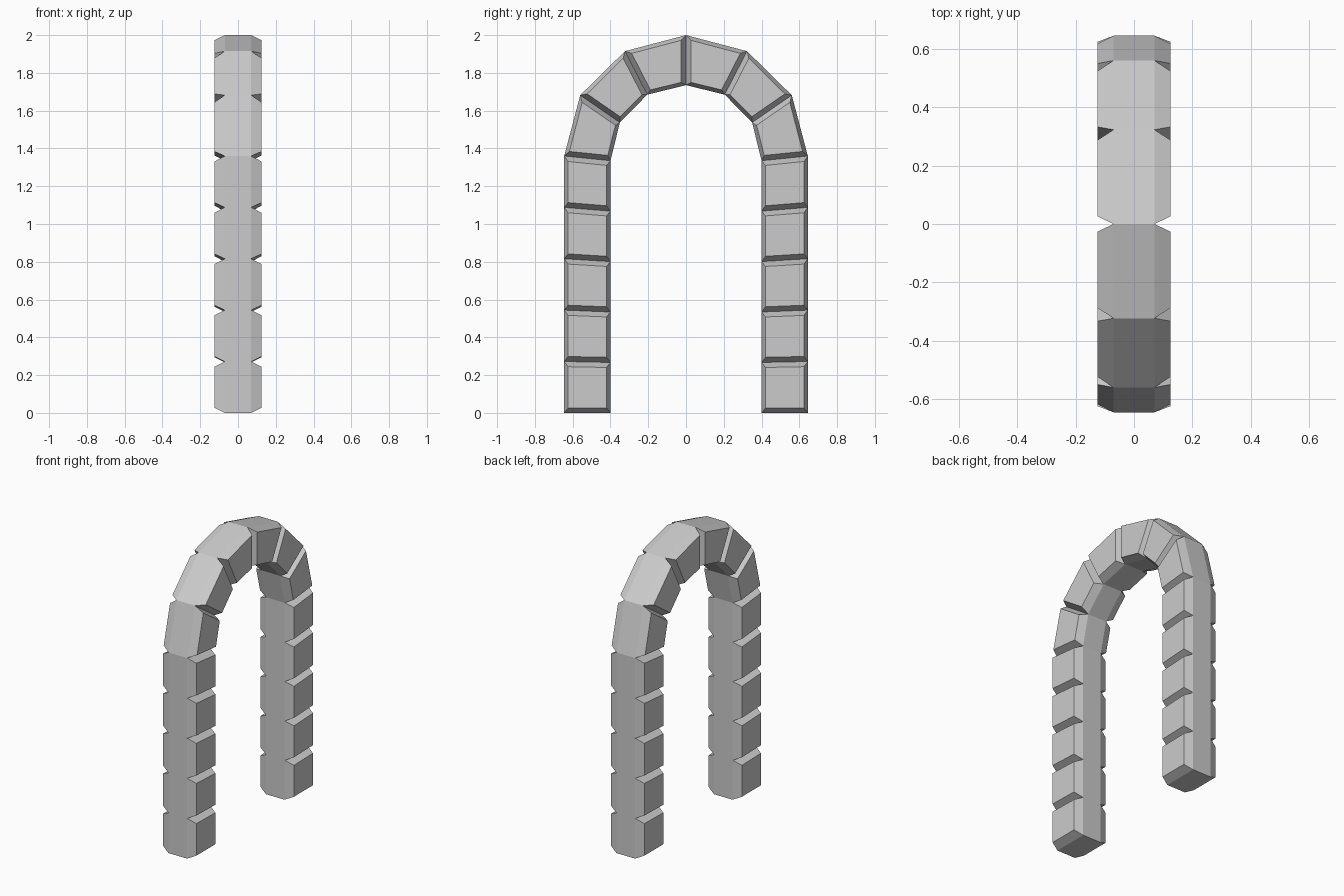
import bpy, bmesh
from mathutils import Vector

if "Cube" in bpy.data.objects:
    bpy.data.objects.remove(bpy.data.objects["Cube"])

CORE, FACE = 0.07, 0.125      # half thickness at the joints / at the block faces
EDGE, JOINT = 0.021, 0.027    # chamfer widths along the rim / at the joints

# Joint lines as (outer, inner) points in the y-z plane, from foot to crown
joints = [((0.645, 0.272 * k), (0.40, 0.267 * k)) for k in range(6)]
joints += [((0.56, 1.682), (0.35, 1.537)),
           ((0.323, 1.915), (0.205, 1.685)),
           ((0.0, 2.0), (0.0, 1.735))]

bm = bmesh.new()


def quad(*pts):
    bm.faces.new([bm.verts.new(p) for p in pts])


def at(x, p):
    return Vector((x, p[0], p[1]))


def inset(corner, across, along):
    return (corner + (across - corner).normalized() * EDGE
            + (along - corner).normalized() * JOINT)


# Stone blocks: plain rims, chamfered raised side faces
for (o0, i0), (o1, i1) in zip(joints, joints[1:]):
    for a, b in ((o0, o1), (i0, i1)):
        quad(at(-CORE, a), at(CORE, a), at(CORE, b), at(-CORE, b))
    for s in (-1, 1):
        base = [at(s * CORE, p) for p in (o0, i0, i1, o1)]
        raised = []
        for n, c in enumerate(base):
            r = inset(c, base[n ^ 1], base[3 - n])
            r.x = s * FACE
            raised.append(r)
        quad(*raised)
        for n in range(4):
            m = (n + 1) % 4
            quad(base[n], base[m], raised[m], raised[n])

# Foot cap
o, i = joints[0]
quad(at(-CORE, o), at(CORE, o), at(CORE, i), at(-CORE, i))

bmesh.ops.remove_doubles(bm, verts=bm.verts, dist=1e-4)

# Mirror to the other leg and weld at the crown
geom = bm.verts[:] + bm.edges[:] + bm.faces[:]
bmesh.ops.mirror(bm, geom=geom, axis='Y', merge_dist=1e-4)
bmesh.ops.remove_doubles(bm, verts=bm.verts, dist=1e-4)
bmesh.ops.recalc_face_normals(bm, faces=bm.faces)

mesh = bpy.data.meshes.new("stone_arch")
bm.to_mesh(mesh)
bm.free()
bpy.context.collection.objects.link(bpy.data.objects.new("stone_arch", mesh))
